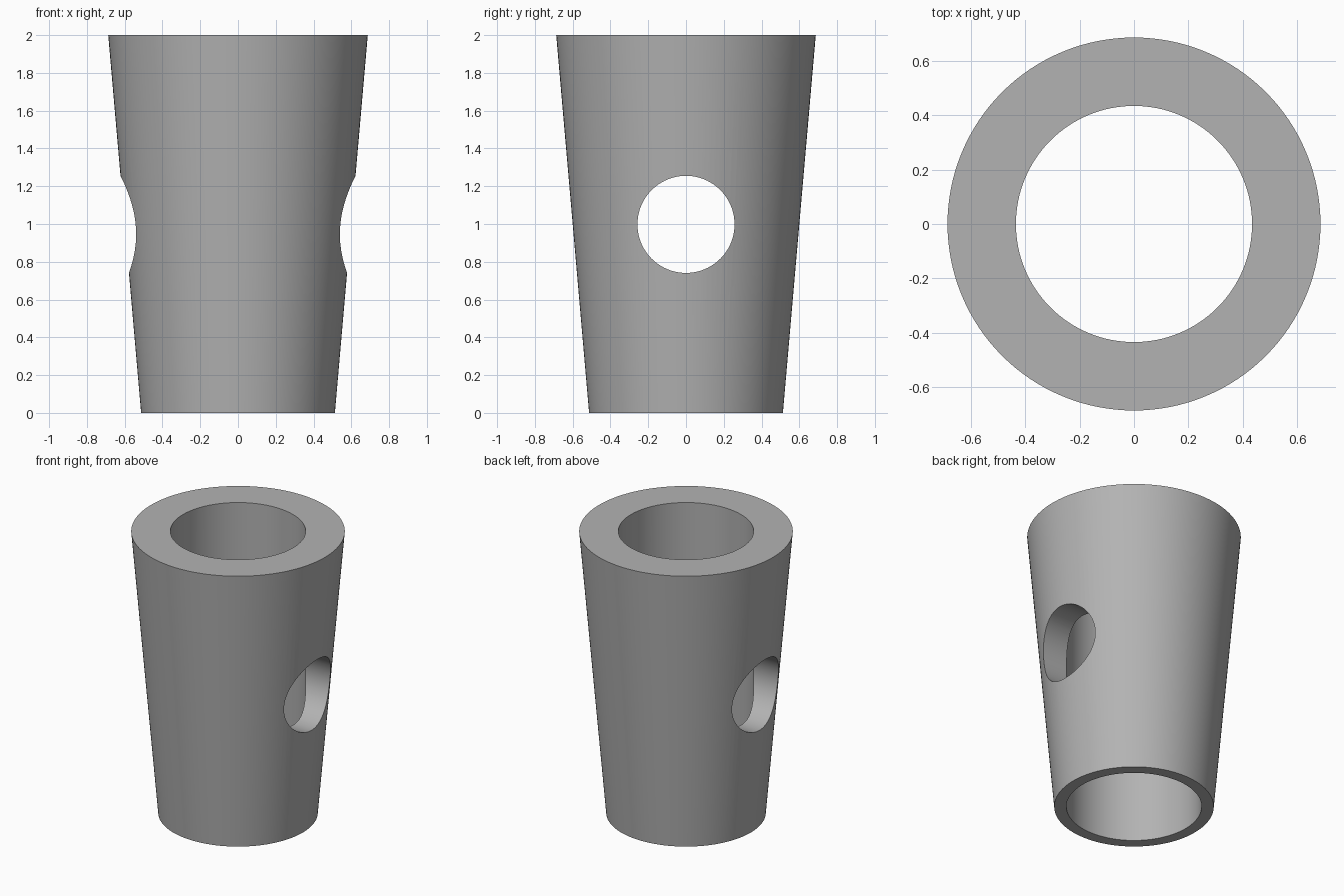
import bpy, bmesh, math

SEGMENTS = 128
HEIGHT = 2.0
BOTTOM_R, TOP_R, BORE_R = 0.513, 0.687, 0.435
HOLE_R, HOLE_Z = 0.257, 0.998

cube = bpy.data.objects.get("Cube")
if cube:
    bpy.data.objects.remove(cube, do_unlink=True)

# Plain grey material
grey = bpy.data.materials.new("plain grey")
grey.use_nodes = True
colour = (0.45, 0.45, 0.45, 1.0)
grey.diffuse_color = colour
grey.node_tree.nodes["Principled BSDF"].inputs["Base Color"].default_value = colour


def make_object(name, bm):
    bmesh.ops.recalc_face_normals(bm, faces=bm.faces)
    mesh = bpy.data.meshes.new(name)
    bm.to_mesh(mesh)
    bm.free()
    mesh.materials.append(grey)
    obj = bpy.data.objects.new(name, mesh)
    bpy.context.collection.objects.link(obj)
    return obj


# Tapered sleeve: rings of the wall section, bridged into a closed tube
bm = bmesh.new()
section = [(BOTTOM_R, 0), (TOP_R, HEIGHT), (BORE_R, HEIGHT), (BORE_R, 0)]
rings = []
for radius, z in section:
    angles = [2 * math.pi * i / SEGMENTS for i in range(SEGMENTS)]
    rings.append([bm.verts.new((radius * math.cos(a), radius * math.sin(a), z)) for a in angles])
for lower, upper in zip(rings, rings[1:] + rings[:1]):
    for i in range(SEGMENTS):
        j = (i + 1) % SEGMENTS
        bm.faces.new((lower[i], lower[j], upper[j], upper[i]))
sleeve = make_object("tapered_sleeve", bm)

# Cross hole drilled from side to side
bm = bmesh.new()
bmesh.ops.create_cone(bm, cap_ends=True, segments=96, radius1=HOLE_R, radius2=HOLE_R, depth=2)
cutter = make_object("cross_hole_cutter", bm)
cutter.rotation_euler = (0, math.pi / 2, 0)
cutter.location.z = HOLE_Z
cutter.hide_render = True

drill = sleeve.modifiers.new("cross hole", "BOOLEAN")
drill.operation = "DIFFERENCE"
drill.solver = "EXACT"
drill.object = cutter

# Apply the hole, then smooth the round walls and keep the rims sharp
bpy.ops.object.select_all(action="DESELECT")
sleeve.select_set(True)
bpy.context.view_layer.objects.active = sleeve
bpy.ops.object.modifier_apply(modifier=drill.name)
bpy.data.objects.remove(cutter, do_unlink=True)
bpy.ops.object.shade_smooth_by_angle(angle=math.radians(30))
